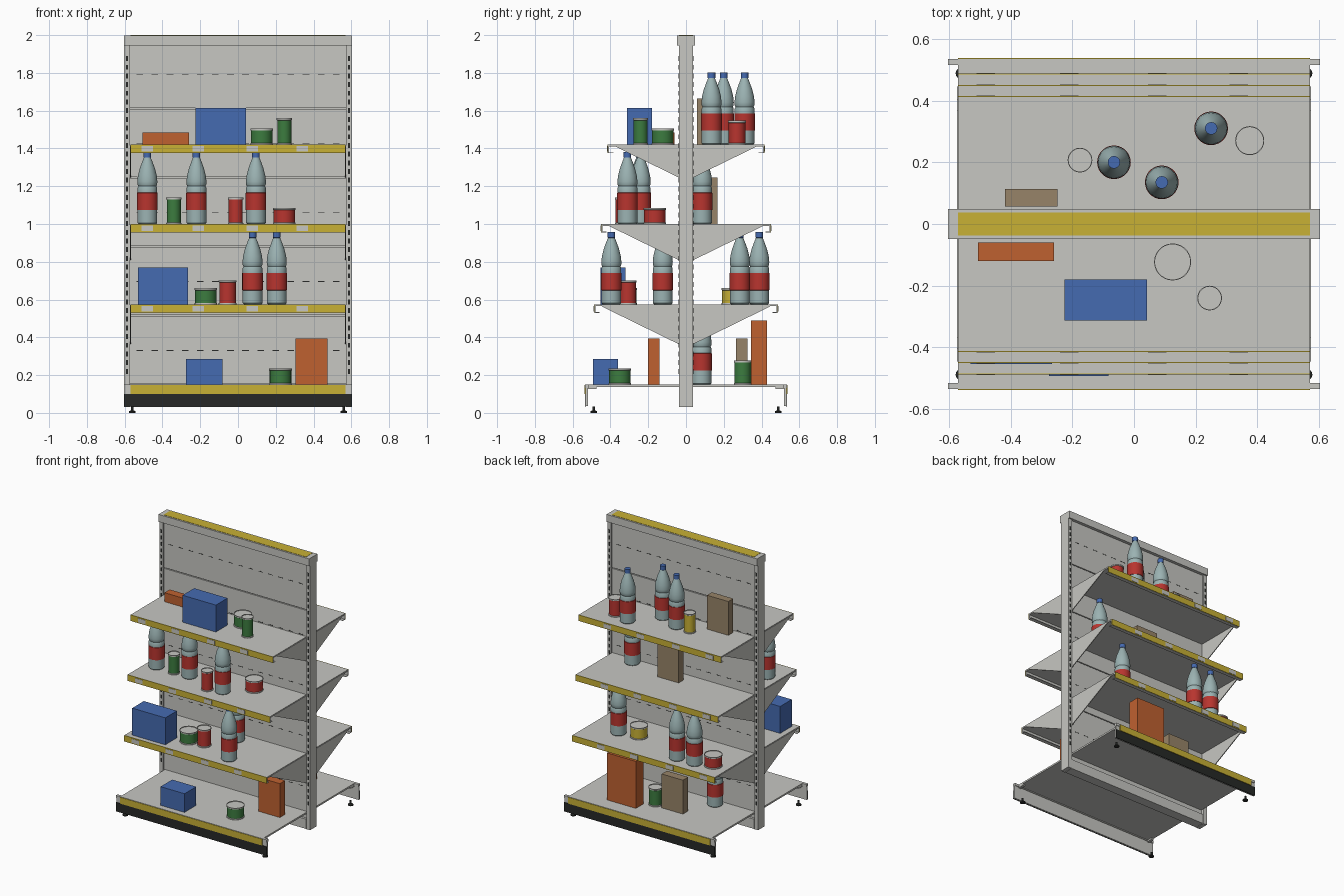
import bpy
import bmesh
import math
from mathutils import Matrix, Vector

if "Cube" in bpy.data.objects:
    bpy.data.objects.remove(bpy.data.objects["Cube"])


def material(name, rgb):
    mat = bpy.data.materials.new(name)
    mat.use_nodes = True
    mat.diffuse_color = (*rgb, 1)
    mat.node_tree.nodes["Principled BSDF"].inputs["Base Color"].default_value = (*rgb, 1)
    return mat


GREY = material("painted steel grey", (0.57, 0.57, 0.54))
YELLOW = material("price strip yellow", (0.58, 0.44, 0.035))
BLACK = material("kick plate black", (0.02, 0.022, 0.02))
RED = material("label red", (0.48, 0.035, 0.028))
BLUE = material("carton blue", (0.06, 0.145, 0.44))
ORANGE = material("carton orange", (0.52, 0.12, 0.03))
GREEN = material("tin green", (0.045, 0.2, 0.05))
BROWN = material("carton brown", (0.31, 0.23, 0.14))
TEAL = material("bottle pale teal", (0.33, 0.45, 0.45))


def finish(name, bm, mats, smooth=False):
    bmesh.ops.recalc_face_normals(bm, faces=bm.faces)
    mesh = bpy.data.meshes.new(name)
    bm.to_mesh(mesh)
    bm.free()
    for mat in mats:
        mesh.materials.append(mat)
    obj = bpy.data.objects.new(name, mesh)
    bpy.context.collection.objects.link(obj)
    if smooth:
        bpy.ops.object.select_all(action="DESELECT")
        obj.select_set(True)
        bpy.context.view_layer.objects.active = obj
        bpy.ops.object.shade_smooth_by_angle(angle=math.radians(35))
    return obj


def boxes(name, extents, mat):
    """One object from boxes given as (x range, y range, z range)."""
    bm = bmesh.new()
    for ranges in extents:
        size = [abs(b - a) for a, b in ranges]
        mid = Vector([(a + b) / 2 for a, b in ranges])
        bmesh.ops.create_cube(bm, size=1, matrix=Matrix.Translation(mid) @ Matrix.Diagonal((*size, 1)))
    return finish(name, bm, [mat])


def lathe(name, profile, mats, bands, place, steps=28):
    """Spin an (r, z) profile; bands gives the material slot of each segment."""
    bm = bmesh.new()
    rings = []
    for r, z in profile:
        if r == 0:
            rings.append([bm.verts.new((0, 0, z))] * steps)
        else:
            rings.append([bm.verts.new((r * math.cos(a), r * math.sin(a), z))
                          for a in (math.tau * i / steps for i in range(steps))])
    for low, high, slot in zip(rings, rings[1:], bands):
        for i in range(steps):
            j = (i + 1) % steps
            corners = list(dict.fromkeys((low[i], low[j], high[j], high[i])))
            bm.faces.new(corners).material_index = slot
    obj = finish(name, bm, mats, smooth=True)
    obj.location = place
    return obj


def prism_x(name, outline, x_ranges, mat):
    """Extrude a (y, z) outline along x, once for each x range."""
    bm = bmesh.new()
    for x0, x1 in x_ranges:
        face = bm.faces.new([bm.verts.new((x0, y, z)) for y, z in outline])
        new = bmesh.ops.extrude_face_region(bm, geom=[face])["geom"]
        bmesh.ops.translate(bm, vec=(x1 - x0, 0, 0),
                            verts=[v for v in new if isinstance(v, bmesh.types.BMVert)])
    return finish(name, bm, [mat])


def around(c, w):
    return (c - w / 2, c + w / 2)


SIDES = (("front", -1), ("back", 1))
WIDE, INNER = 0.603, 0.57

# Uprights, top cap and bottom rail
boxes("uprights", [(around(s * 0.588, 0.03), (-0.037, 0.037), (0.03, 1.95)) for s in (-1, 1)], GREY)
boxes("top_cap", [((-WIDE, WIDE), (-0.048, 0.048), (1.945, 1.998))], GREY)
boxes("cap_strip", [((-INNER, INNER), (-0.037, 0.037), (1.996, 2.0))], YELLOW)
boxes("bottom_rail", [((-INNER, INNER), (-0.035, 0.035), (0.03, 0.1))], GREY)
boxes("upright_slots", [(around(sx * 0.588, 0.012), around(sy * 0.037, 0.003), around(0.22 + 0.046 * i, 0.026))
                        for i in range(37) for sx in (-1, 1) for sy in (-1, 1)], BLACK)

# Back panels with seams and rows of perforations
PANEL = 0.365
starts = [0.15 + PANEL * i for i in range(5)]
boxes("panel_core", [((-0.574, 0.574), (-0.018, 0.018), (0.1, 1.95))], GREY)
boxes("back_panels", [((-0.574, 0.574), (-0.026, 0.026), (z + 0.003, min(z + PANEL - 0.003, 1.948)))
                      for z in starts], GREY)
boxes("panel_perforations", [(around(-0.52 + 0.08 * i, 0.035), (-0.027, 0.027), around(z + 0.18, 0.004))
                             for z in starts for i in range(14)], BLACK)

# Hung shelves: (top height, depth, bracket reach)
SHELVES = ((1.42, 0.415, 0.37), (1.0, 0.45, 0.405), (0.575, 0.487, 0.445))
LABELS = (-0.48, -0.21, 0.075, 0.34)
for level, (top, depth, reach) in enumerate(SHELVES):
    for side, s in SIDES:
        tag = f"{side}_{level + 1}"
        boxes("shelf_board_" + tag, [((-INNER, INNER), (s * 0.03, s * (depth - 0.004)), (top - 0.01, top))], GREY)
        boxes("shelf_lip_" + tag, [
            ((-INNER, INNER), (s * (depth - 0.008), s * (depth - 0.003)), (top - 0.045, top)),
            ((-INNER, INNER), (s * (depth - 0.03), s * (depth - 0.003)), (top - 0.045, top - 0.041))], GREY)
        boxes("price_strip_" + tag, [((-INNER, INNER), (s * (depth - 0.003), s * depth),
                                      (top - 0.044, top))], YELLOW)
        boxes("price_cards_" + tag, [(around(x, 0.06), (s * depth, s * (depth + 0.002)),
                                      (top - 0.037, top - 0.008)) for x in LABELS], GREY)
        prism_x("shelf_brackets_" + tag,
                [(s * 0.03, top - 0.005), (s * reach, top - 0.005), (s * reach, top - 0.012),
                 (s * 0.04, top - reach / 2 + 0.012), (s * 0.03, top - reach / 2 + 0.012)],
                [around(x, 0.006) for x in (-INNER, INNER)], GREY)

# Base decks, kick plates and levelling feet
for side, s in SIDES:
    boxes("base_deck_" + side, [((-INNER, INNER), (s * 0.02, s * 0.525), (0.138, 0.15))], GREY)
    boxes("base_front_" + side, [((-WIDE, WIDE), (s * 0.52, s * 0.531), (0.036, 0.15)),
                                 ((-WIDE, WIDE), (s * 0.515, s * 0.535), (0.132, 0.15))], GREY)
    boxes("kick_plate_" + side, [((-WIDE, WIDE), (s * 0.53, s * 0.535), (0.035, 0.1))], BLACK)
    boxes("base_strip_" + side, [((-INNER, INNER), (s * 0.53, s * 0.538), (0.101, 0.147))], YELLOW)
    boxes("foot_rail_" + side, [(around(x, 0.02), (s * 0.475, s * 0.522), (0.126, 0.14))
                                for x in (-0.56, 0.56)], GREY)
    for end, x in (("right", -0.56), ("left", 0.56)):
        lathe(f"foot_{side}_{end}", [(0, 0), (0.018, 0), (0.018, 0.008), (0.007, 0.014), (0.007, 0.035), (0, 0.035)],
              [BLACK], [0] * 5, (x, s * 0.488, 0), steps=14)

# Bottles: (x, y, shelf height)
BOTTLE = [(0, 0), (0.046, 0), (0.052, 0.006), (0.052, 0.074), (0.0545, 0.075), (0.0545, 0.165), (0.052, 0.166),
          (0.052, 0.192), (0.048, 0.2), (0.052, 0.208), (0.053, 0.225), (0.05, 0.255), (0.04, 0.295),
          (0.027, 0.33), (0.018, 0.352), (0.02, 0.353), (0.02, 0.382), (0, 0.382)]
BOTTLE_BANDS = [0] * 3 + [1] * 3 + [0] * 8 + [2] * 3
TOP, MID, LOW, BASE = 1.42, 1.0, 0.575, 0.15
for i, place in enumerate([
        (-0.065, 0.2, TOP), (0.09, 0.135, TOP), (0.25, 0.31, TOP),
        (-0.48, -0.245, MID), (-0.22, -0.24, MID), (0.095, -0.31, MID), (0.37, 0.085, MID),
        (0.205, -0.395, LOW), (0.077, -0.123, LOW), (0.34, 0.285, LOW), (-0.2, 0.388, LOW), (-0.34, 0.388, LOW),
        (-0.29, 0.082, BASE)]):
    lathe(f"bottle_{i + 1}", BOTTLE, [TEAL, RED, BLUE], BOTTLE_BANDS, place)

# Tins in three sizes (radius, height)
WIDE_TIN, MID_TIN, TALL_TIN = (0.06, 0.085), (0.047, 0.127), (0.04, 0.14)
for i, (place, (r, h), mat) in enumerate([
        ((0.125, -0.123, TOP), WIDE_TIN, GREEN), ((0.245, -0.24, TOP), TALL_TIN, GREEN),
        ((-0.175, 0.207, TOP), TALL_TIN, YELLOW), ((0.375, 0.27, TOP), MID_TIN, RED),
        ((-0.34, -0.247, MID), TALL_TIN, GREEN), ((-0.012, -0.335, MID), TALL_TIN, RED),
        ((0.245, -0.165, MID), WIDE_TIN, RED),
        ((-0.17, -0.32, LOW), WIDE_TIN, GREEN), ((-0.055, -0.308, LOW), MID_TIN, RED),
        ((0.203, 0.248, LOW), WIDE_TIN, YELLOW), ((-0.457, 0.34, LOW), WIDE_TIN, RED),
        ((0.225, -0.35, BASE), WIDE_TIN, GREEN), ((0.034, 0.3, BASE), MID_TIN, GREEN)]):
    inner = r - 0.003
    lathe(f"tin_{i + 1}", [(0, 0), (r, 0), (r, 0.006), (inner, 0.008), (inner, h - 0.011), (r, h - 0.009),
                           (r, h), (inner, h), (inner, h - 0.005), (0, h - 0.005)],
          [GREY, mat], [0, 0, 0, 1, 0, 0, 0, 0, 0], place)

# Cartons: x range, y range, shelf height, carton height
for i, (xs, ys, z, h, mat) in enumerate([
        ((-0.505, -0.26), (-0.12, -0.06), TOP, 0.065, ORANGE), ((-0.225, 0.042), (-0.313, -0.18), TOP, 0.195, BLUE),
        ((-0.418, -0.248), (0.057, 0.113), TOP, 0.245, BROWN), ((-0.058, 0.112), (0.11, 0.167), MID, 0.245, BROWN),
        ((-0.53, -0.265), (-0.453, -0.32), LOW, 0.195, BLUE), ((-0.275, -0.083), (-0.493, -0.36), BASE, 0.135, BLUE),
        ((0.305, 0.475), (-0.2, -0.14), BASE, 0.245, ORANGE), ((-0.203, -0.033), (0.265, 0.325), BASE, 0.245, BROWN),
        ((0.1, 0.33), (0.345, 0.43), BASE, 0.34, ORANGE)]):
    boxes(f"carton_{i + 1}", [(xs, ys, (z, z + h))], mat)
